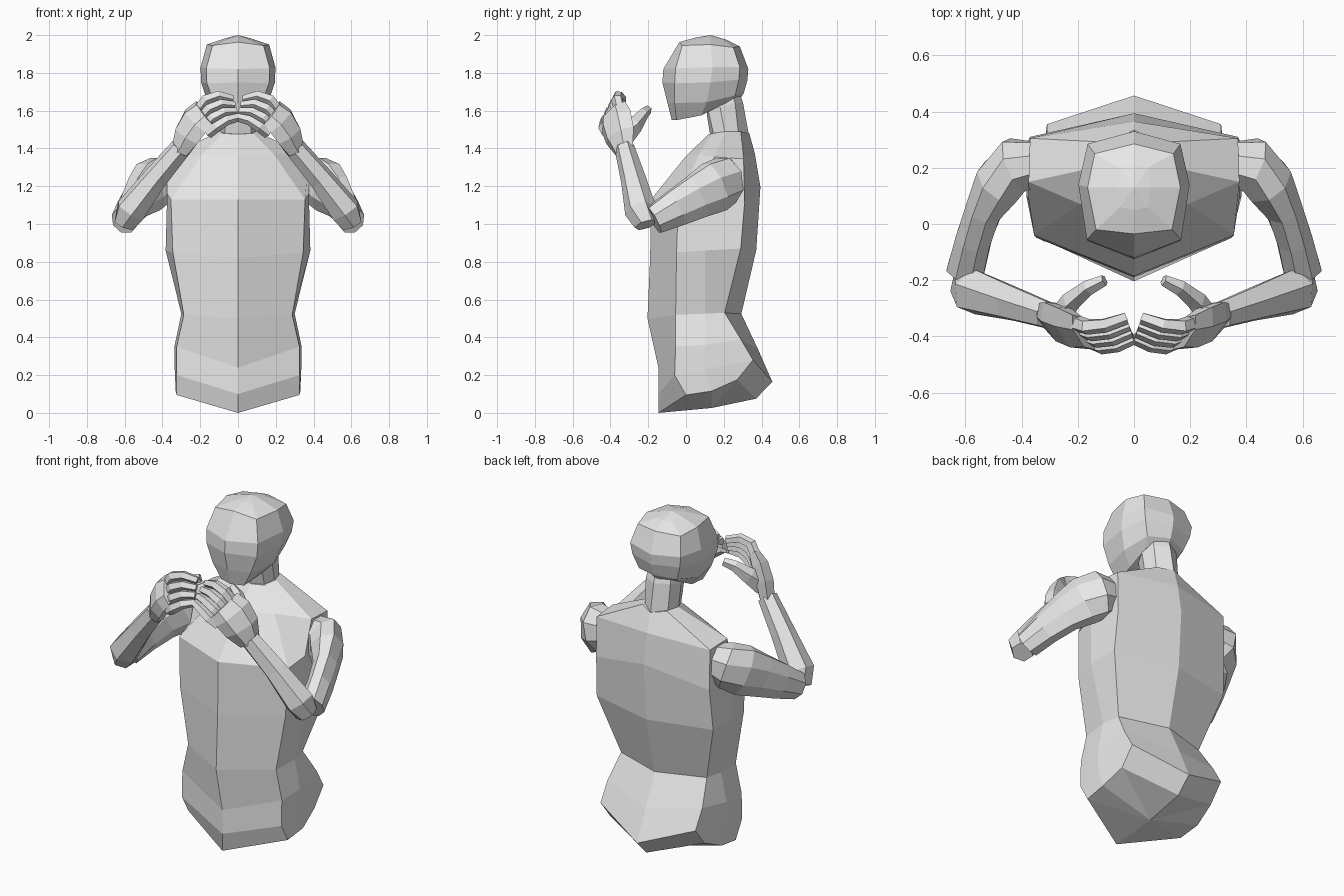
import bpy, bmesh, math
from mathutils import Vector

cube = bpy.data.objects.get("Cube")
if cube:
    bpy.data.objects.remove(cube, do_unlink=True)

COLOUR = (0.8, 0.8, 0.8, 1)
grey = bpy.data.materials.new("plain grey")
grey.use_nodes = True
grey.diffuse_color = COLOUR
grey.node_tree.nodes["Principled BSDF"].inputs["Base Color"].default_value = COLOUR


def loft(name, rings, start=None, end=None, side=1):
    """Skin a list of closed rings, closing each end with a fan to a point."""
    bm = bmesh.new()
    place = lambda p: bm.verts.new((p[0] * side, p[1], p[2]))
    loops = [[place(p) for p in ring] for ring in rings]
    count = len(loops[0])
    for low, high in zip(loops, loops[1:]):
        for i in range(count):
            j = (i + 1) % count
            bm.faces.new((low[i], low[j], high[j], high[i]))
    for loop, ring, tip in ((loops[0], rings[0], start), (loops[-1], rings[-1], end)):
        if tip is None:
            tip = sum((Vector(p) for p in ring), Vector()) / count
        pole = place(tip)
        for i in range(count):
            bm.faces.new((loop[i], loop[(i + 1) % count], pole))
    bmesh.ops.recalc_face_normals(bm, faces=bm.faces)
    mesh = bpy.data.meshes.new(name)
    bm.to_mesh(mesh)
    bm.free()
    mesh.materials.append(grey)
    obj = bpy.data.objects.new(name, mesh)
    bpy.context.collection.objects.link(obj)


def body_ring(front, front_side, flank, back_side, back):
    """Mirror half a cross-section into a full ring of eight points."""
    half = [front_side, flank, back_side]
    other = [(-x, y, z) for x, y, z in reversed(half)]
    return [(0, *front), *half, (0, *back), *other]


def limb(name, path, side, up=(0, 0, 1), sides=6, turn=0):
    """Loft along (centre, width radius, height radius) stations."""
    centres = [Vector(station[0]) for station in path]
    rings = []
    for i, (centre, wide, tall) in enumerate(path):
        ahead = centres[min(i + 1, len(path) - 1)]
        behind = centres[max(i - 1, 0)]
        along = (ahead - behind).normalized()
        across = along.cross(Vector(up)).normalized()
        rise = across.cross(along)
        ring = []
        for k in range(sides):
            angle = math.tau * (k + turn) / sides
            ring.append(centres[i] + across * wide * math.sin(angle)
                        + rise * tall * math.cos(angle))
        rings.append(ring)
    loft(name, rings, side=side)


# Torso, from the open hip line over the shoulders to the base of the neck
torso = [
    body_ring((-.146, 0), (.325, 0, .095), (.33, .135, .115), (.31, .27, .175), (.37, .075)),
    body_ring((-.146, .1), (.325, -.06, .2), (.335, .1, .23), (.31, .355, .28), (.457, .164)),
    body_ring((-.146, .24), (.325, -.055, .35), (.335, .1, .36), (.31, .29, .39), (.38, .34)),
    body_ring((-.204, .5), (.287, -.055, .52), (.3, .1, .525), (.28, .205, .53), (.293, .524)),
    body_ring((-.19, .82), (.345, -.05, .85), (.383, .1, .86), (.38, .29, .87), (.372, .862)),
    body_ring((-.185, 1.13), (.355, -.04, 1.13), (.375, .09, 1.16), (.37, .31, 1.11), (.394, 1.196)),
    body_ring((0, 1.36), (.19, .07, 1.37), (.375, .15, 1.355), (.37, .305, 1.345), (.365, 1.37)),
    body_ring((.12, 1.475), (.08, .14, 1.48), (.1, .21, 1.49), (.08, .29, 1.49), (.335, 1.48)),
]
loft("torso", torso, start=(0, .135, .026))

# Neck, running up inside the skull
neck = [
    body_ring((.13, 1.46), (.07, .15, 1.46), (.095, .21, 1.46), (.075, .28, 1.46), (.335, 1.46)),
    body_ring((.11, 1.58), (.07, .12, 1.59), (.095, .18, 1.62), (.08, .26, 1.64), (.302, 1.64)),
    body_ring((.11, 1.64), (.07, .12, 1.64), (.09, .18, 1.66), (.07, .24, 1.7), (.28, 1.71)),
]
loft("neck", neck)

# Head, from the jaw to the crown
head = [
    body_ring((-.075, 1.55), (.075, -.05, 1.55), (.095, .08, 1.575), (.09, .21, 1.64), (.285, 1.66)),
    body_ring((-.098, 1.64), (.125, -.06, 1.64), (.16, .11, 1.645), (.125, .26, 1.68), (.305, 1.69)),
    body_ring((-.125, 1.75), (.165, -.06, 1.745), (.196, .13, 1.75), (.155, .28, 1.765), (.325, 1.76)),
    body_ring((-.12, 1.82), (.168, -.055, 1.825), (.198, .14, 1.83), (.165, .285, 1.83), (.33, 1.82)),
    body_ring((-.035, 1.963), (.135, -.02, 1.945), (.165, .13, 1.95), (.14, .25, 1.935), (.285, 1.94)),
    body_ring((.05, 1.987), (.05, .06, 1.982), (.06, .13, 1.985), (.05, .2, 1.972), (.21, 1.977)),
]
loft("head", head, end=(0, .13, 2))

# Arms and hands, raised in front of the chest
index_path = [(.215, -.35, 1.6), (.17, -.365, 1.66), (.105, -.36, 1.68), (.03, -.335, 1.66)]
little_path = [(.16, -.415, 1.48), (.115, -.435, 1.515), (.06, -.43, 1.55), (0, -.405, 1.565)]
FINGERS = ("index", "middle", "ring", "little")

for label, side in (("left", 1), ("right", -1)):
    limb(label + "_upper_arm", [
        ((.33, .215, 1.245), .08, .1),
        ((.415, .21, 1.23), .105, .135),
        ((.475, .15, 1.195), .095, .145),
        ((.53, .06, 1.145), .07, .125),
        ((.57, -.05, 1.085), .068, .105),
        ((.6, -.17, 1.02), .072, .08),
    ], side, sides=8, turn=.5)
    limb(label + "_forearm", [
        ((.6, -.215, .995), .06, .06),
        ((.57, -.24, 1.07), .085, .085),
        ((.44, -.28, 1.24), .067, .067),
        ((.305, -.325, 1.4), .052, .058),
    ], side)

    # Palm is broad across the knuckles and thin front to back
    spread = (.07, .11, .11)
    limb(label + "_palm", [
        ((.305, -.325, 1.385), .045, .06),
        ((.27, -.35, 1.47), .055, .1),
        ((.225, -.37, 1.545), .052, .11),
        ((.18, -.385, 1.59), .035, .095),
    ], side, up=spread)

    # Four curled fingers blended from the first to the last
    for n, finger in enumerate(FINGERS):
        blend = n / (len(FINGERS) - 1)
        joints = [Vector(a).lerp(Vector(b), blend) for a, b in zip(index_path, little_path)]
        sizes = (.03, .03, .027, .023)
        limb(label + "_" + finger + "_finger",
             [(joint, size, size) for joint, size in zip(joints, sizes)],
             side, up=spread, sides=5)

    limb(label + "_thumb", [
        ((.26, -.33, 1.46), .045, .06),
        ((.22, -.27, 1.525), .038, .048),
        ((.16, -.225, 1.585), .029, .032),
        ((.105, -.2, 1.605), .021, .024),
    ], side, sides=5)
